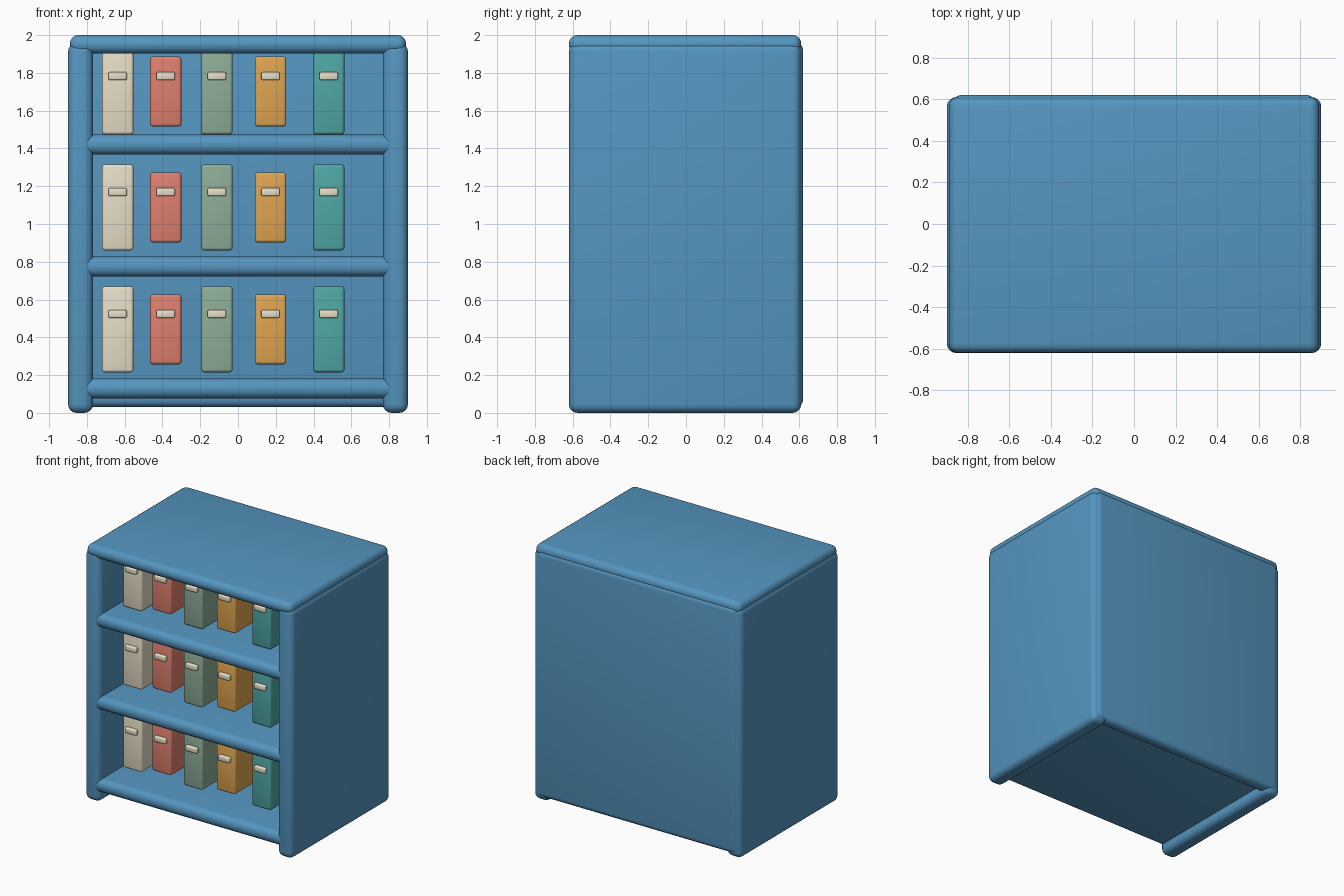
import bpy, bmesh

if "Cube" in bpy.data.objects:
    bpy.data.objects.remove(bpy.data.objects["Cube"])


def material(name, hex_code):
    """Material from an sRGB hex colour."""
    rgb = [int(hex_code[i:i + 2], 16) / 255 for i in (0, 2, 4)]
    lin = [c / 12.92 if c < 0.04045 else ((c + 0.055) / 1.055) ** 2.4 for c in rgb]
    m = bpy.data.materials.new(name)
    m.diffuse_color = (*lin, 1)
    m.use_nodes = True
    m.node_tree.nodes["Principled BSDF"].inputs["Base Color"].default_value = m.diffuse_color
    return m


def rounded_box(name, x, y, z, radius, mat, segments=4):
    """Soft-edged box from (min, max) ranges on each axis."""
    bm = bmesh.new()
    bmesh.ops.create_cube(bm, size=1)
    for v in bm.verts:
        v.co = [lo + (c + 0.5) * (hi - lo) for c, (lo, hi) in zip(v.co, (x, y, z))]
    bmesh.ops.bevel(bm, geom=bm.edges[:], offset=radius, segments=segments,
                    profile=0.5, affect='EDGES')
    for f in bm.faces:
        f.smooth = True
    mesh = bpy.data.meshes.new(name)
    bm.to_mesh(mesh)
    bm.free()
    mesh.materials.append(mat)
    obj = bpy.data.objects.new(name, mesh)
    bpy.context.collection.objects.link(obj)
    return obj


blue = material("blue_paint", "5596C0")
cream = material("cream", "E8DFC8")
book_mats = [cream,
             material("coral", "E0806F"),
             material("sage", "8FAE98"),
             material("ochre", "E0A550"),
             material("teal", "4FA8A5")]

# Case: two side panels, back panel and top
rounded_box("left_side_panel", (-0.90, -0.767), (-0.62, 0.61), (0, 1.958), 0.046, blue)
rounded_box("right_side_panel", (0.767, 0.90), (-0.62, 0.61), (0, 1.958), 0.046, blue)
rounded_box("back_panel", (-0.87, 0.87), (0.52, 0.62), (0.03, 1.96), 0.04, blue)
rounded_box("top_panel", (-0.89, 0.89), (-0.62, 0.61), (1.902, 2.0), 0.045, blue)

# Shelves
for i, (lo, hi) in enumerate([(0.077, 0.182), (0.722, 0.827), (1.368, 1.473)]):
    rounded_box(f"shelf_{i + 1}", (-0.84, 0.84), (-0.618, 0.57), (lo, hi), 0.046, blue)

# Books with a small label on each spine
book_centres = (-0.637, -0.383, -0.112, 0.172, 0.48)
for row, base in enumerate((0.215, 0.86, 1.474)):
    for col, cx in enumerate(book_centres):
        inset = 0.042 * (col % 2)
        rounded_box(f"book_{row + 1}_{col + 1}", (cx - 0.083, cx + 0.083), (-0.40, 0.10),
                    (base + inset, base + 0.455 - inset), 0.015, book_mats[col], 3)
        rounded_box(f"label_{row + 1}_{col + 1}", (cx - 0.049, cx + 0.049), (-0.425, -0.39),
                    (base + 0.288, base + 0.33), 0.007, cream, 2)
